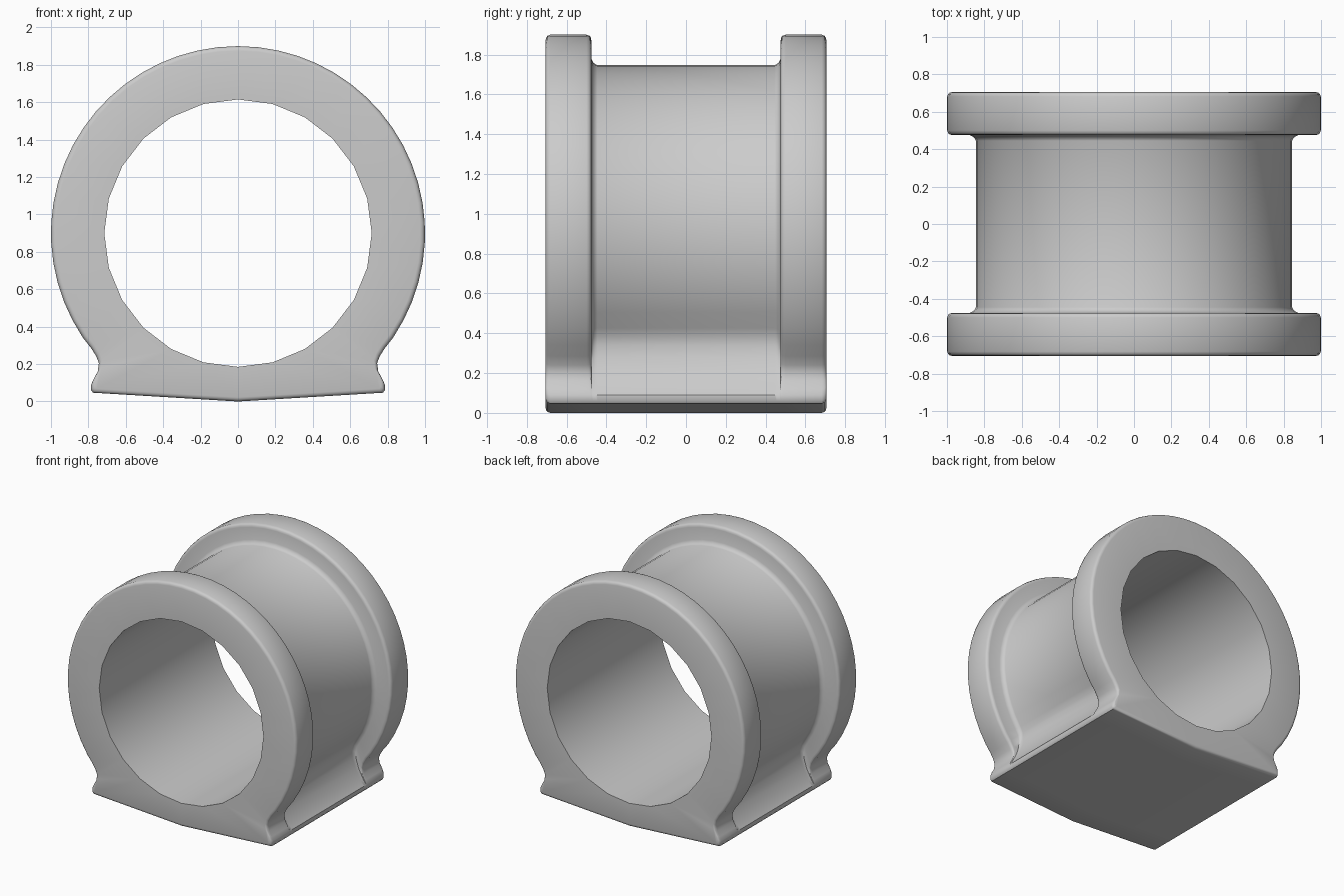
import bpy, bmesh, math

cube = bpy.data.objects.get("Cube")
if cube:
    bpy.data.objects.remove(cube, do_unlink=True)

CENTRE_Z = 0.9
ARC_STEPS = 20
ARC_END = math.radians(-34)


def outline(radius, foot):
    """Closed outline: arc over the top, foot points down the side, mirrored."""
    half = []
    for i in range(ARC_STEPS + 1):
        a = math.pi / 2 + (ARC_END - math.pi / 2) * i / ARC_STEPS
        half.append((radius * math.cos(a), CENTRE_Z + radius * math.sin(a)))
    half += foot
    return half + [(0, 0)] + [(-x, z) for x, z in reversed(half[1:])]


# Foot edge shared by the flanges and the barrel
foot_edge = [(0.785, 0.09), (0.785, 0.06), (0.775, 0.047)]
flange = outline(1.0, [(0.785, 0.285), (0.757, 0.24), (0.744, 0.205),
                       (0.75, 0.16), (0.772, 0.12)] + foot_edge)
barrel = outline(0.847, [(0.682, 0.385), (0.677, 0.34), (0.685, 0.28),
                         (0.71, 0.21), (0.755, 0.125)] + foot_edge)

# Sections along the depth: y, blend from barrel to flange, edge inset
half_sections = [(0.445, 0, 0), (0.455, 0.03, 0), (0.466, 0.09, 0), (0.475, 0.21, 0),
                 (0.476, 0.83, 0), (0.479, 0.92, 0), (0.486, 0.97, 0), (0.5, 1, 0),
                 (0.682, 1, 0), (0.695, 1, 0.005), (0.702, 1, 0.013), (0.705, 1, 0.025)]
sections = [(-y, t, s) for y, t, s in reversed(half_sections)] + half_sections

bm = bmesh.new()


def bridge(a, b):
    n = len(a)
    for i in range(n):
        j = (i + 1) % n
        bm.faces.new((a[i], a[j], b[j], b[i]))


# Outer skin
rings = []
for y, t, inset in sections:
    ring = []
    for (bx, bz), (fx, fz) in zip(barrel, flange):
        x, z = bx + (fx - bx) * t, bz + (fz - bz) * t
        k = 1 - inset
        ring.append(bm.verts.new((x * k, y, CENTRE_Z + (z - CENTRE_Z) * k)))
    rings.append(ring)
for a, b in zip(rings, rings[1:]):
    bridge(a, b)

# Bore
bores = []
for y in (-0.705, 0.705):
    bores.append([bm.verts.new((0.715 * math.sin(math.tau * i / 24), y,
                                CENTRE_Z + 0.715 * math.cos(math.tau * i / 24)))
                  for i in range(24)])
bridge(bores[1], bores[0])

# Flat end faces around the bore
for ring, bore in ((rings[0], bores[0]), (rings[-1], bores[1])):
    edges = []
    for loop in (ring, bore):
        edges += [bm.edges.get((loop[i - 1], loop[i])) for i in range(len(loop))]
    bmesh.ops.triangle_fill(bm, edges=edges, use_beauty=True)

bmesh.ops.recalc_face_normals(bm, faces=bm.faces)
mesh = bpy.data.meshes.new("flanged_bushing")
bm.to_mesh(mesh)
bm.free()

obj = bpy.data.objects.new("flanged_bushing", mesh)
bpy.context.collection.objects.link(obj)

mat = bpy.data.materials.new("plain grey")
mat.use_nodes = True
grey = (0.6, 0.6, 0.6, 1)
mat.diffuse_color = grey
mat.node_tree.nodes["Principled BSDF"].inputs["Base Color"].default_value = grey
mesh.materials.append(mat)

bpy.ops.object.select_all(action="DESELECT")
obj.select_set(True)
bpy.context.view_layer.objects.active = obj
bpy.ops.object.shade_smooth_by_angle(angle=math.radians(40))
